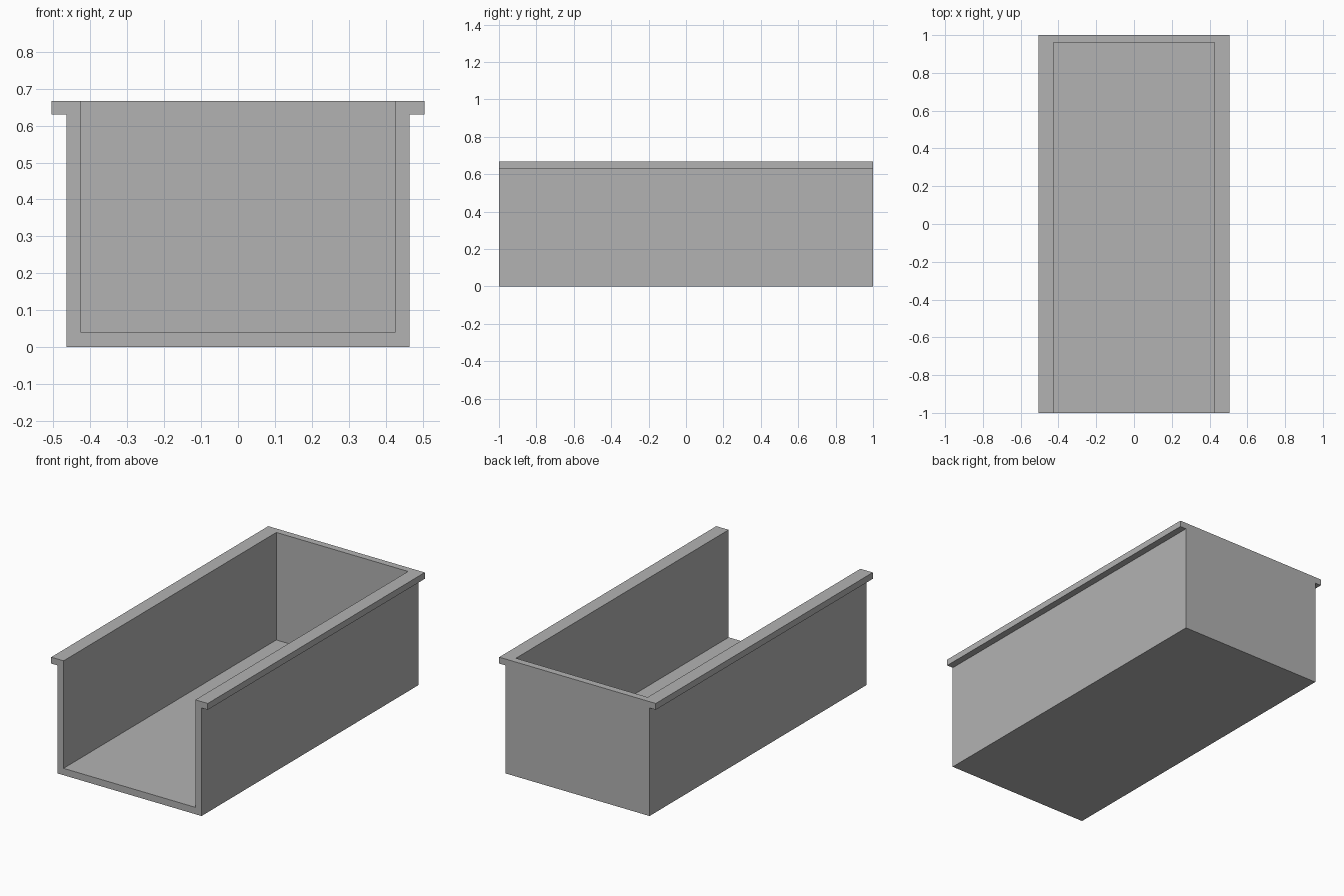
import bpy
import bmesh

if "Cube" in bpy.data.objects:
    bpy.data.objects.remove(bpy.data.objects["Cube"], do_unlink=True)

HEIGHT, WALL = 0.667, 0.04
OUTER, RIM = 0.465, 0.505
INNER = OUTER - WALL
RIM_BASE = HEIGHT - 0.037

grey = bpy.data.materials.new("plain grey")
grey.use_nodes = True
colour = (0.448, 0.448, 0.448, 1)
grey.diffuse_color = colour
grey.node_tree.nodes["Principled BSDF"].inputs["Base Color"].default_value = colour


def extrude_profile(name, half, y0, y1):
    """Mirror a half outline in x and extrude it along y."""
    outline = half + [(-x, z) for x, z in reversed(half)]
    bm = bmesh.new()
    face = bm.faces.new([bm.verts.new((x, y0, z)) for x, z in outline])
    new = bmesh.ops.extrude_face_region(bm, geom=[face])["geom"]
    verts = [g for g in new if isinstance(g, bmesh.types.BMVert)]
    bmesh.ops.translate(bm, verts=verts, vec=(0, y1 - y0, 0))
    bmesh.ops.recalc_face_normals(bm, faces=bm.faces)
    mesh = bpy.data.meshes.new(name)
    bm.to_mesh(mesh)
    bm.free()
    mesh.materials.append(grey)
    obj = bpy.data.objects.new(name, mesh)
    bpy.context.collection.objects.link(obj)
    return obj


# Solid body with overhanging side rims
trough = extrude_profile(
    "open_ended_trough",
    [(OUTER, 0), (OUTER, RIM_BASE), (RIM, RIM_BASE), (RIM, HEIGHT)], -1, 1)

# Cavity, open at the top and front, closed by the back wall
cavity = extrude_profile(
    "cavity_cutter", [(INNER, WALL), (INNER, HEIGHT + 1)], -2, 1 - WALL)
cavity.hide_render = True

cut = trough.modifiers.new("hollow", "BOOLEAN")
cut.operation = "DIFFERENCE"
cut.solver = "EXACT"
cut.object = cavity
bpy.context.view_layer.objects.active = trough
bpy.ops.object.modifier_apply(modifier=cut.name)
bpy.data.objects.remove(cavity, do_unlink=True)
